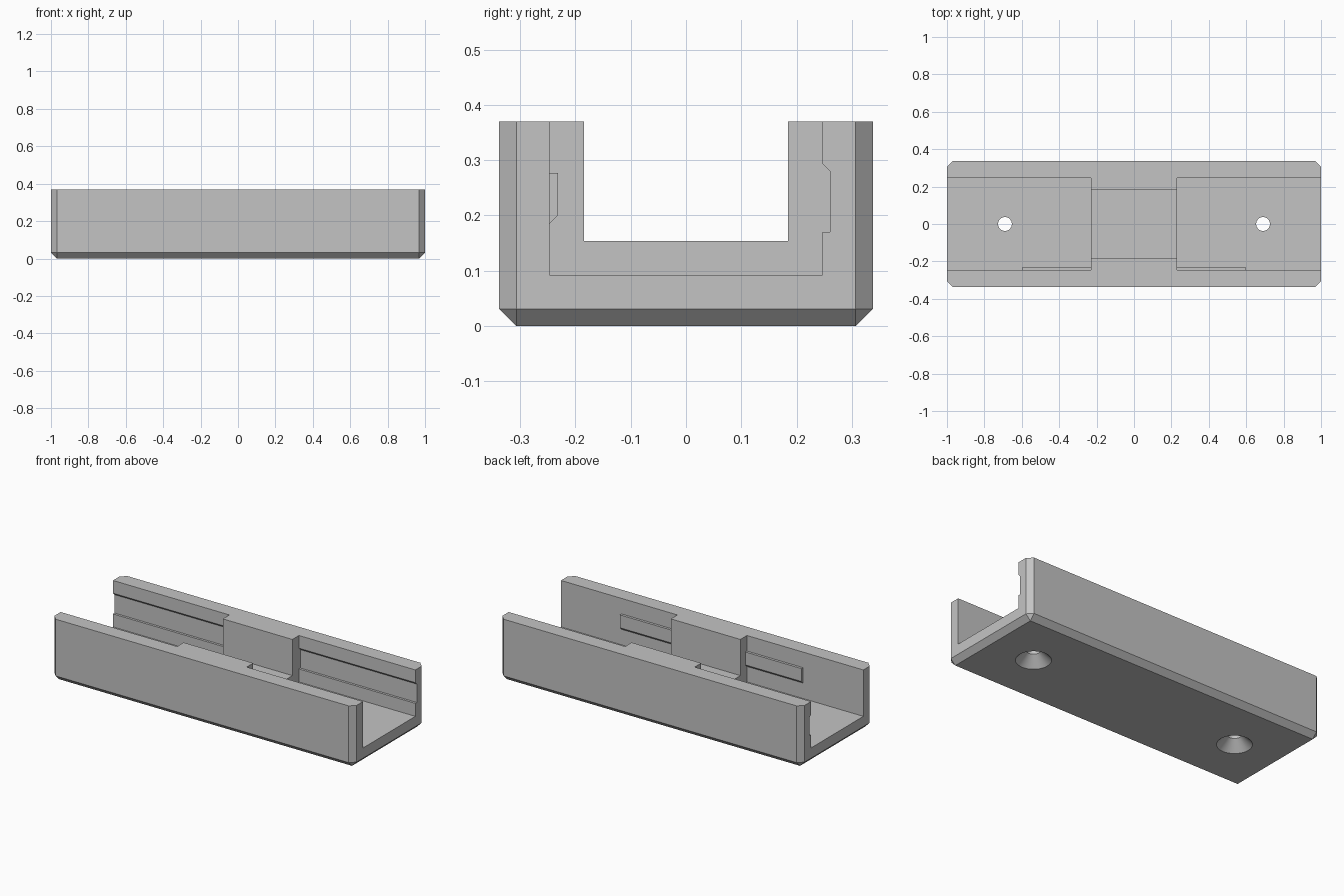
import bpy, bmesh, math

if "Cube" in bpy.data.objects:
    bpy.data.objects.remove(bpy.data.objects["Cube"], do_unlink=True)

grey = bpy.data.materials.new("light grey")
grey.use_nodes = True
colour = (0.55, 0.55, 0.55, 1)
grey.diffuse_color = colour
grey.node_tree.nodes["Principled BSDF"].inputs["Base Color"].default_value = colour


def finish(bm, name):
    bmesh.ops.recalc_face_normals(bm, faces=bm.faces)
    mesh = bpy.data.meshes.new(name)
    bm.to_mesh(mesh)
    bm.free()
    mesh.materials.append(grey)
    obj = bpy.data.objects.new(name, mesh)
    bpy.context.collection.objects.link(obj)
    return obj


def extrude_x(name, profile, x0, x1):
    """Sweep a (y, z) profile along x."""
    bm = bmesh.new()
    face = bm.faces.new([bm.verts.new((x0, y, z)) for y, z in profile])
    new = bmesh.ops.extrude_face_region(bm, geom=[face])["geom"]
    moved = [v for v in new if isinstance(v, bmesh.types.BMVert)]
    bmesh.ops.translate(bm, verts=moved, vec=(x1 - x0, 0, 0))
    return finish(bm, name)


def revolve(name, profile, x, steps=48):
    """Spin an (r, z) profile around a vertical axis at x."""
    bm = bmesh.new()
    rings = []
    for r, z in profile:
        angles = [2 * math.pi * i / steps for i in range(steps)]
        rings.append([bm.verts.new((x + r * math.cos(a), r * math.sin(a), z)) for a in angles])
    for low, high in zip(rings, rings[1:]):
        for i in range(steps):
            j = (i + 1) % steps
            bm.faces.new((low[i], low[j], high[j], high[i]))
    bm.faces.new(rings[0])
    bm.faces.new(rings[-1])
    return finish(bm, name)


def cut(target, cutter):
    mod = target.modifiers.new("cut", "BOOLEAN")
    mod.operation = "DIFFERENCE"
    mod.solver = "EXACT"
    mod.object = cutter
    bpy.context.view_layer.objects.active = target
    bpy.ops.object.modifier_apply(modifier=mod.name)
    bpy.data.objects.remove(cutter, do_unlink=True)


# Outer block, chamfered on the upright corners and the bottom rim
W, H, WALL, FLOOR, MID = 0.338, 0.37, 0.247, 0.0925, 0.23
bm = bmesh.new()
bmesh.ops.create_cube(bm, size=1)
for v in bm.verts:
    v.co = (v.co.x * 2, v.co.y * 2 * W, (v.co.z + 0.5) * H)
edges = [e for e in bm.edges if min(v.co.z for v in e.verts) < 0.01]
bmesh.ops.bevel(bm, geom=edges, offset=0.031, offset_type="OFFSET", segments=1, affect="EDGES")
body = finish(bm, "channel_body")

# Narrow channel through the middle
TOP = 0.5
cut(body, extrude_x("middle_cutter",
                    [(-0.185, 0.154), (0.185, 0.154), (0.185, TOP), (-0.185, TOP)], -1.1, 1.1))

# Wide end pockets with a groove in the back wall, and countersunk screw holes
pocket = [(-WALL, FLOOR), (WALL, FLOOR), (WALL, 0.17), (0.261, 0.17),
          (0.261, 0.28), (WALL, 0.294), (WALL, TOP), (-WALL, TOP)]
screw = [(0.105, -0.01), (0.037, 0.058), (0.037, 0.3)]
for side in (-1, 1):
    cut(body, extrude_x("pocket_cutter", pocket, side * MID, side * 1.1))
    cut(body, revolve("screw_cutter", screw, side * 0.69))

# Raised catches on the front wall, sunk slightly into it
catch = [(-WALL - 0.005, 0.185), (-WALL, 0.185), (-0.232, 0.2),
         (-0.232, 0.277), (-WALL - 0.005, 0.277)]
for side, name in ((-1, "right_catch"), (1, "left_catch")):
    extrude_x(name, catch, side * (MID - 0.005), side * 0.6)

# Smooth only the round holes
bpy.ops.object.select_all(action="DESELECT")
body.select_set(True)
bpy.context.view_layer.objects.active = body
bpy.ops.object.shade_smooth_by_angle(angle=math.radians(25))
